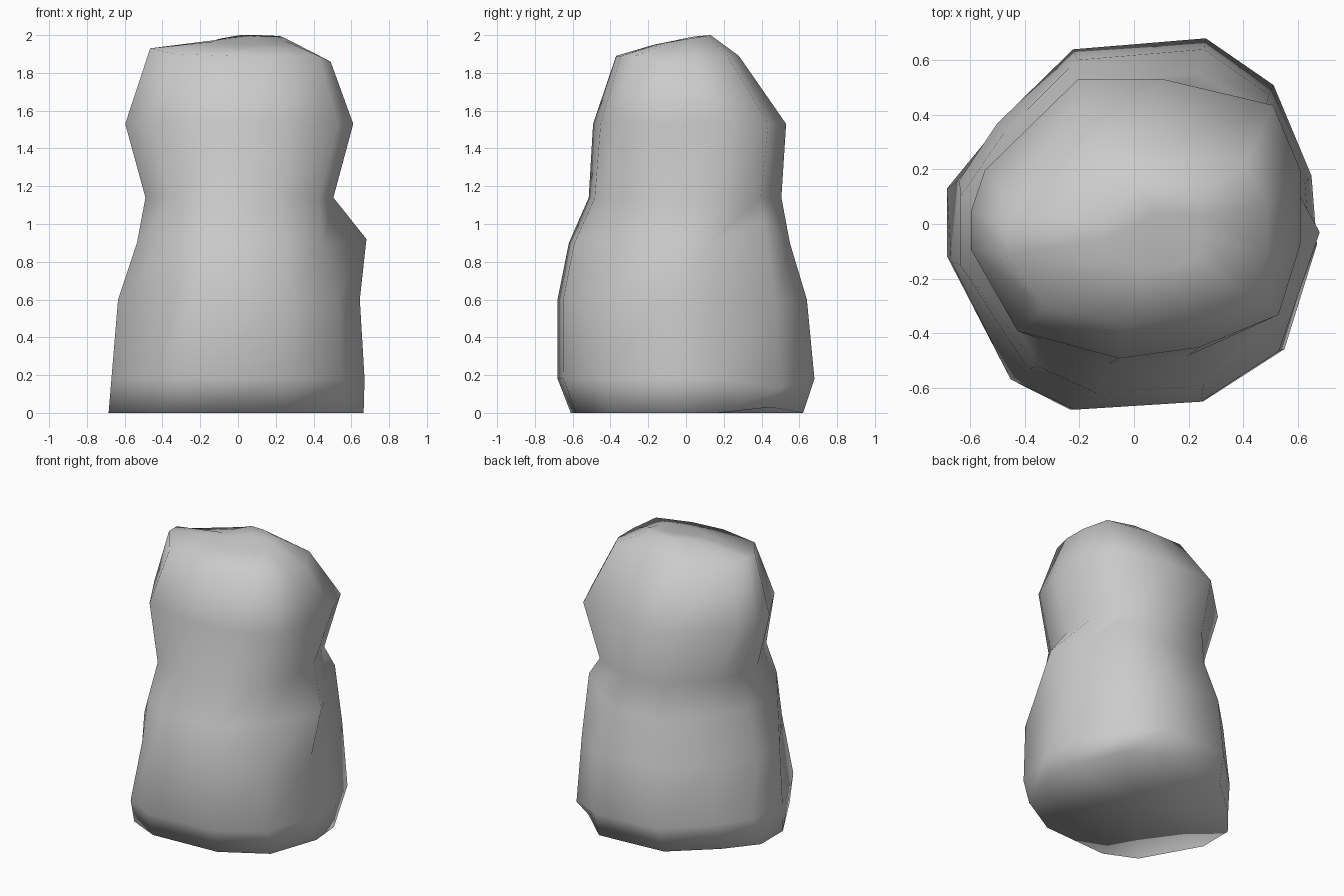
import bpy, bmesh, math

if "Cube" in bpy.data.objects:
    bpy.data.objects.remove(bpy.data.objects["Cube"])

# Irregular 12-sided cross-sections, counter-clockwise, seen from above
BODY = [(.67, -.07), (.65, .18), (.51, .51), (.26, .68), (-.23, .64), (-.51, .37),
        (-.68, .13), (-.68, -.13), (-.46, -.56), (-.24, -.67), (.25, -.64), (.55, -.45)]
HEAD = [(.61, -.07), (.61, .2), (.51, .44), (.11, .535), (-.2, .535), (-.54, .2),
        (-.59, .05), (-.59, -.09), (-.42, -.39), (-.05, -.49), (.24, -.45), (.53, -.33)]

# Rings: z, x min, x max, y min, y max, blend from body to head section
RINGS = [(0, -.685, .665, -.61, .62, 0),
         (.18, -.67, .67, -.68, .68, 0),
         (.60, -.635, .645, -.68, .64, 0),
         (.90, -.535, .61, -.62, .55, .2),
         (1.14, -.49, .505, -.515, .505, .6),
         (1.53, -.597, .61, -.492, .53, 1),
         (1.89, -.465, .49, -.37, .28, 1),
         (1.98, -.10, .25, -.17, .13, 1)]


def fit(values, low, high):
    a, b = min(values), max(values)
    return [low + (v - a) / (b - a) * (high - low) for v in values]


bm = bmesh.new()
loops = []
for z, x0, x1, y0, y1, t in RINGS:
    section = [(b[0] * (1 - t) + h[0] * t, b[1] * (1 - t) + h[1] * t) for b, h in zip(BODY, HEAD)]
    xs = fit([p[0] for p in section], x0, x1)
    ys = fit([p[1] for p in section], y0, y1)
    loops.append([bm.verts.new((x, y, z)) for x, y in zip(xs, ys)])

# Hand-shaped dents: base corners, waist, shoulder bump
loops[0][2].co = (.46, .45, .03)
loops[0][6].co = (-.685, .13, 0)
loops[1][2].co.z = .13
loops[1][6].co = (-.64, .16, .18)
loops[2][8].co.x += .04
loops[2][8].co.y += .04
loops[3][0].co = (.68, -.03, .92)
loops[3][2].co.z = 1.02
loops[3][11].co.x -= .06
loops[3][11].co.y += .04

# Lopsided crown: high on the left, sloping to the front
for i, z in ((6, 1.93), (7, 1.93), (8, 1.90), (0, 1.86), (1, 1.86)):
    loops[6][i].co.z = z
for v in loops[7]:
    v.co.z = 1.978 + v.co.y * .17

# Skin the rings and close both ends
for low, high in zip(loops, loops[1:]):
    for i in range(12):
        j = (i + 1) % 12
        bm.faces.new((low[i], low[j], high[j], high[i]))
foot = bm.verts.new((0, 0, 0))
peak = bm.verts.new((.08, .04, 1.992))
for i in range(12):
    j = (i + 1) % 12
    bm.faces.new((loops[0][j], loops[0][i], foot))
    bm.faces.new((loops[-1][i], loops[-1][j], peak))

mesh = bpy.data.meshes.new("lumpy_figure")
bm.to_mesh(mesh)
bm.free()
figure = bpy.data.objects.new("lumpy_figure", mesh)
bpy.context.collection.objects.link(figure)
bpy.context.view_layer.objects.active = figure
figure.select_set(True)
bpy.ops.object.shade_smooth_by_angle(angle=math.radians(120))
